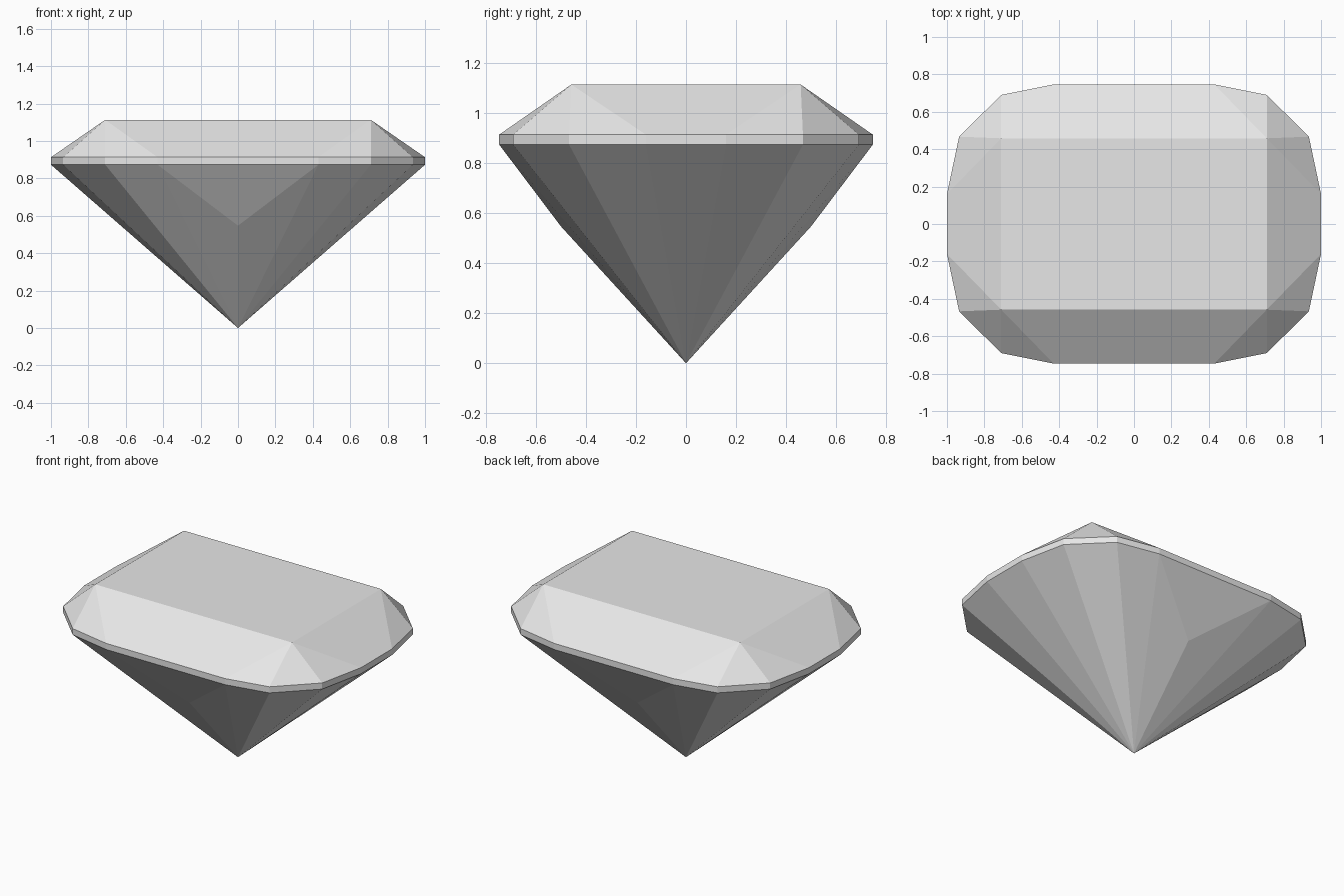
import bpy
import bmesh

cube = bpy.data.objects.get("Cube")
if cube:
    bpy.data.objects.remove(cube, do_unlink=True)

# Heights of the cut stone
TABLE_Z, GIRDLE_TOP, GIRDLE_LOW, KEEL_Z = 1.113, 0.913, 0.873, 0.547

# One quarter of the girdle outline, mirrored into a full counter-clockwise loop
quarter = [(1.0, 0.16), (0.935, 0.467), (0.71, 0.69), (0.43, 0.746)]
half = quarter + [(-x, y) for x, y in reversed(quarter)]
outline = half + [(-x, -y) for x, y in half]
count = len(outline)

bm = bmesh.new()
upper = [bm.verts.new((x, y, GIRDLE_TOP)) for x, y in outline]
lower = [bm.verts.new((x, y, GIRDLE_LOW)) for x, y in outline]
table = [bm.verts.new((sx * 0.71, sy * 0.458, TABLE_Z))
         for sx, sy in ((1, 1), (-1, 1), (-1, -1), (1, -1))]
keel = [bm.verts.new((0, y, KEEL_Z)) for y in (0.5, -0.5)]
tip = bm.verts.new((0, 0, 0))

# Flat table on top
bm.faces.new(table)

for i in range(count):
    j = (i + 1) % count
    corner, step = divmod(i, 4)
    # Girdle band
    bm.faces.new((lower[i], lower[j], upper[j], upper[i]))
    # Crown: fans at the corners, broad bevels between them
    if step < 3:
        bm.faces.new((upper[i], upper[j], table[corner]))
    else:
        bm.faces.new((upper[i], upper[j], table[(corner + 1) % 4], table[corner]))
    # Pavilion: fan to the tip, with a raised keel facet at front and back
    if step == 3 and corner in (0, 2):
        k = keel[corner // 2]
        bm.faces.new((lower[j], lower[i], k))
        bm.faces.new((lower[i], tip, k))
        bm.faces.new((lower[j], k, tip))
    else:
        bm.faces.new((lower[j], lower[i], tip))

bmesh.ops.recalc_face_normals(bm, faces=bm.faces[:])
mesh = bpy.data.meshes.new("cut_gemstone")
bm.to_mesh(mesh)
bm.free()

# Single plain gem colour
grey = (0.8, 0.8, 0.8, 1.0)
material = bpy.data.materials.new("pale_grey")
material.use_nodes = True
material.diffuse_color = grey
for node in material.node_tree.nodes:
    if node.type == "BSDF_PRINCIPLED":
        node.inputs["Base Color"].default_value = grey
mesh.materials.append(material)

gem = bpy.data.objects.new("cut_gemstone", mesh)
bpy.context.scene.collection.objects.link(gem)
